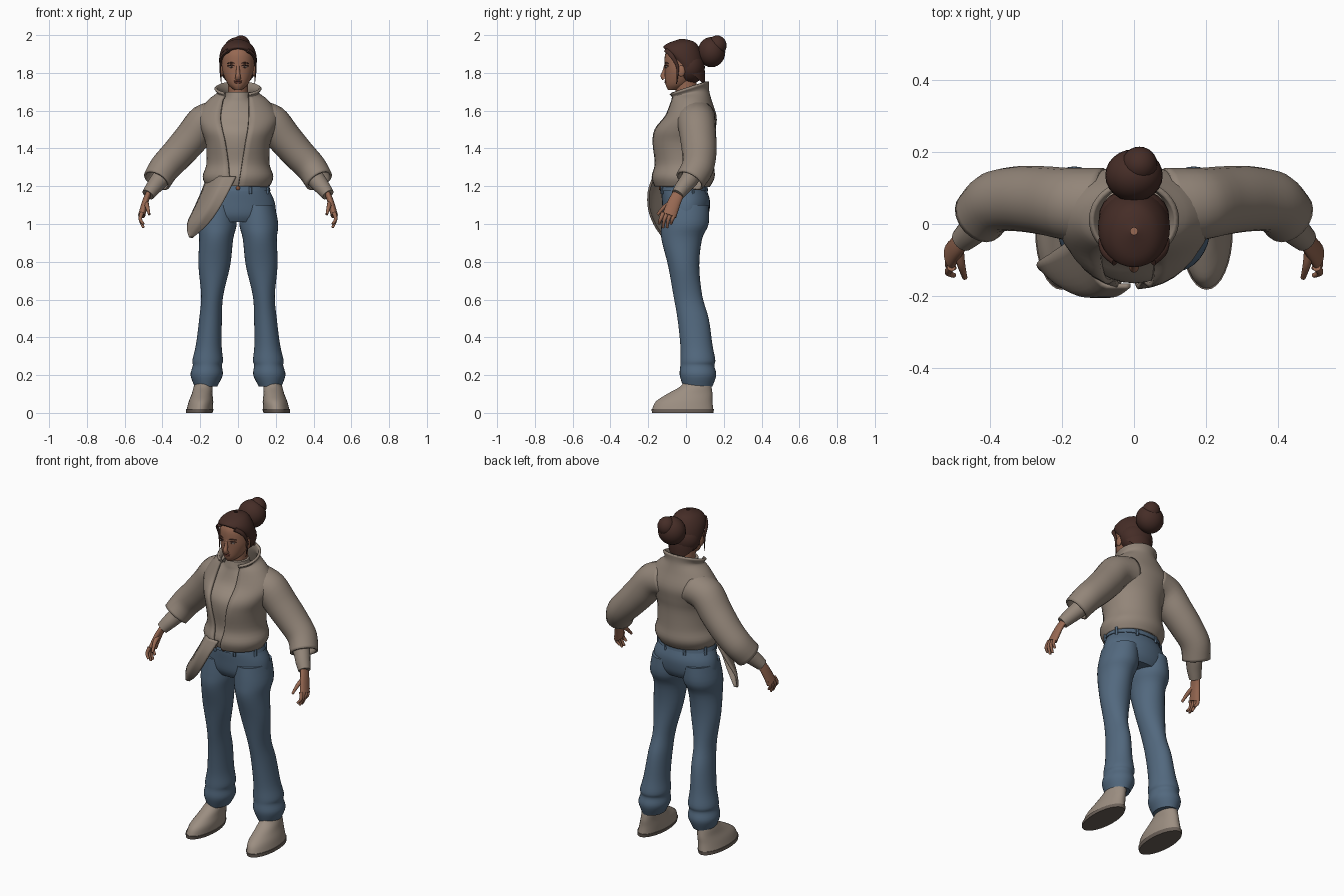
import bpy, bmesh
from math import sin, cos, pi, asin
from mathutils import Vector

default_cube = bpy.data.objects.get("Cube")
if default_cube:
    bpy.data.objects.remove(default_cube, do_unlink=True)


def material(name, red, green, blue):
    mat = bpy.data.materials.new(name)
    mat.use_nodes = True
    mat.diffuse_color = (red, green, blue, 1)
    shader = mat.node_tree.nodes["Principled BSDF"]
    shader.inputs["Base Color"].default_value = (red, green, blue, 1)
    return mat


SKIN = material("warm brown skin", .31, .14, .085)
HAIR = material("dark brown hair", .06, .026, .02)
JACKET = material("taupe jacket", .29, .235, .19)
SHIRT = material("light taupe shirt", .32, .26, .21)
JEANS = material("blue denim", .085, .14, .21)
SHOE = material("beige shoe", .33, .27, .22)
SOLE = material("dark taupe sole", .15, .12, .1)
BUTTON = material("copper button", .25, .09, .04)
LIPS = material("muted red lips", .22, .07, .05)
EYE = material("pale eye", .45, .38, .34)
parts = []


def finish(name, bm, mat, thickness=0):
    """Turn a bmesh into a coloured object, with cloth thickness if wanted."""
    mesh = bpy.data.meshes.new(name)
    bm.to_mesh(mesh)
    bm.free()
    mesh.materials.append(mat)
    ob = bpy.data.objects.new(name, mesh)
    bpy.context.collection.objects.link(ob)
    parts.append(ob)
    if thickness:
        solidify = ob.modifiers.new("cloth thickness", 'SOLIDIFY')
        solidify.thickness = thickness
        solidify.offset = 0


def smooth_path(points, steps=4):
    """Points along a smooth curve that passes through the given ones."""
    path = []
    last = len(points) - 1
    for i in range(last):
        a, b = points[max(i - 1, 0)], points[i]
        c, d = points[i + 1], points[min(i + 2, last)]
        for step in range(steps):
            t = step / steps
            bend = (c - a) * t + (a * 2 - b * 5 + c * 4 - d) * t ** 2 + (b * 3 - a - c * 3 + d) * t ** 3
            path.append(b + bend / 2)
    return path + [points[last]]


def surface(name, rings, mat, side=1, closed=True, caps=True, thickness=0):
    """Skin a list of rings with equal numbers of points."""
    columns = [smooth_path(column) for column in zip(*rings)]
    bm = bmesh.new()
    rows = [[bm.verts.new((p.x * side, p.y, p.z)) for p in row] for row in zip(*columns)]
    count = len(rows[0])
    for low, high in zip(rows, rows[1:]):
        for i in range(count if closed else count - 1):
            j = (i + 1) % count
            bm.faces.new((low[i], low[j], high[j], high[i]))
    if closed and caps:
        bm.faces.new(rows[0])
        bm.faces.new(rows[-1])
    if closed:
        bmesh.ops.recalc_face_normals(bm, faces=bm.faces)
    finish(name, bm, mat, thickness)


def none(z):
    return 0


def body(name, rows, mat, middle=none, tilt=none, gap=none, count=32, **options):
    """Loft level ovals. Each row is height, half width, front and back;
    middle, tilt and front gap follow rules of the height."""
    rings = []
    for z, width, front, back in rows:
        opening = asin(gap(z) / width)
        start, span = opening - pi / 2, 2 * (pi - opening)
        angles = [start + span * i / count for i in range(count)]
        rings.append([Vector((middle(z) + width * cos(a),
                              (front + back + (back - front) * sin(a)) / 2,
                              z + tilt(z) * sin(a))) for a in angles])
    surface(name, rings, mat, **options)


def tube(name, path, mat, start, end, flat=1, count=20, **options):
    """Tapering tube along a path; flat narrows it across."""
    points = [Vector(p) for p in path]
    last = len(points) - 1
    rings = []
    for i, point in enumerate(points):
        along = (points[min(i + 1, last)] - points[max(i - 1, 0)]).normalized()
        across = along.cross(Vector((0, 1, 0))).normalized()
        deep = across.cross(along)
        radius = start + (end - start) * i / last
        turns = [2 * pi * j / count for j in range(count)]
        rings.append([point + (deep * cos(a) + across * sin(a) * flat) * radius for a in turns])
    surface(name, rings, mat, **options)


def ball(name, centre, size, mat):
    bm = bmesh.new()
    bmesh.ops.create_uvsphere(bm, u_segments=24, v_segments=14, radius=1)
    bmesh.ops.scale(bm, vec=size, verts=bm.verts)
    bmesh.ops.translate(bm, vec=centre, verts=bm.verts)
    finish(name, bm, mat)


# Jacket with an open front and a collar that rises at the back
jacket = [(1.2, .16, -.16, .12), (1.25, .18, -.175, .145), (1.32, .16, -.16, .14),
          (1.43, .165, -.175, .14), (1.5, .19, -.165, .15), (1.57, .21, -.11, .155),
          (1.65, .155, -.08, .13), (1.69, .105, -.085, .115), (1.72, .12, -.095, .115)]
body("jacket_body", jacket, JACKET, closed=False, thickness=.014,
     tilt=lambda z: max(0, z - 1.65) / 2,
     gap=lambda z: .002 + .055 * min(1, 3 * (z - 1.2)))

# Shirt follows the jacket inside, then narrows to a high neck
shrink = .94
shirt = [(z, shrink * width, shrink * front, shrink * back) for z, width, front, back in jacket[:6]]
body("shirt", shirt + [(1.64, .1, -.08, .1), (1.67, .07, -.075, .07), (1.7, .065, -.07, .06)], SHIRT)

# Loose front corner of the jacket, hanging over the right hip
flap = []
for z, outer, inner in ((1.25, -.16, -.01), (1.17, -.19, -.05), (1.08, -.23, -.1),
                        (1, -.265, -.16), (.93, -.26, -.24)):
    front = 2 * (z - 1.13) ** 2 - .2
    back = .3 * (z - 1.25) - .03
    across = [i / 12 for i in range(13)]
    flap.append([Vector((outer + (inner - outer) * t,
                         back + (front - back) * sin(pi / 2 * min(1, 1.6 * t)), z)) for t in across])
surface("jacket_flap", flap, JACKET, closed=False, thickness=.012)

# Hips of the jeans, with waistband, belt loops and button
body("jeans_hips", [(1.22, .15, -.12, .1), (1.18, .165, -.13, .11), (1.12, .193, -.127, .127),
                    (1.05, .2, -.12, .12), (1.01, .18, -.1, .1)], JEANS)
body("jeans_waistband", [(1.175, .173, -.137, .117), (1.225, .158, -.13, .11)], JEANS)
for i in range(8):
    angle = pi / 8 + i * pi / 4
    x, y = .17 * sin(angle), -.01 - .126 * cos(angle)
    tube(f"belt_loop_{i + 1}", [(x, y, 1.16), (x, y, 1.21)], JEANS, .008, .008, count=8)
ball("jeans_button", (0, -.138, 1.19), (.011, .006, .011), BUTTON)

for label, side in (("left", 1), ("right", -1)):
    # Trouser leg, flared and gathered at the hem
    body(label + "_trouser_leg",
         [(1.1, .09, -.12, .12), (1, .103, -.13, .12), (.92, .09, -.13, .085),
          (.78, .084, -.095, .07), (.62, .058, -.066, .086), (.5, .06, -.045, .12),
          (.36, .068, -.03, .14), (.28, .081, -.03, .155), (.25, .077, -.03, .15),
          (.2, .085, -.033, .16), (.14, .06, -.015, .14)],
         JEANS, side=side, middle=lambda z: .18 - .07 * z)

    # Shoe on a flat sole
    lean = {"side": side, "middle": lambda z: .205 - .15 * z}
    body(label + "_shoe", [(.015, .07, -.18, .145), (.06, .065, -.16, .14), (.1, .055, -.1, .14),
                           (.14, .05, -.03, .135), (.18, .04, 0, .13)], SHOE, **lean)
    body(label + "_shoe_sole", [(0, .07, -.18, .145), (.02, .073, -.183, .148)], SOLE, **lean)

    # Wide open sleeve over a close inner sleeve
    tube(label + "_sleeve", [(.09, .05, 1.56), (.18, .055, 1.535), (.25, .065, 1.45),
                             (.325, .07, 1.365), (.39, .06, 1.295), (.43, .02, 1.23)],
         JACKET, .1, .074, flat=.95, caps=False, side=side, thickness=.012)
    tube(label + "_inner_sleeve", [(.33, .06, 1.33), (.41, .02, 1.24), (.45, -.02, 1.19),
                                   (.477, -.045, 1.155)], JACKET, .055, .034, side=side)

    # Hand with four fingers and a thumb
    tube(label + "_palm", [(.47, -.035, 1.17), (.49, -.06, 1.12), (.51, -.088, 1.045)],
         SKIN, .03, .038, flat=.5, side=side)
    for i in range(4):
        y = .021 * i - .12
        tip = .98 if i in (1, 2) else 1
        tube(f"{label}_finger_{i + 1}", [(.508, y, 1.06), (.517, y - .015, 1.025), (.5, y - .023, tip)],
             SKIN, .012, .007, count=10, side=side)
    tube(label + "_thumb", [(.488, -.07, 1.115), (.48, -.115, 1.09), (.47, -.15, 1.05)],
         SKIN, .015, .007, count=10, side=side)

    # Eye, brow, lash, ear and the lock of hair beside the face
    ball(label + "_eye", (.034 * side, -.104, 1.832), (.014, .006, .006), EYE)
    ball(label + "_iris", (.034 * side, -.107, 1.832), (.006, .005, .006), HAIR)
    for detail, z in (("eyebrow", 1.85), ("upper_lash", 1.837)):
        tube(f"{label}_{detail}", [(.016, -.11, z), (.036, -.106, z + .004), (.056, -.094, z)],
             HAIR, .003, .003, count=8, side=side)
    ball(label + "_ear", (.086 * side, -.025, 1.81), (.01, .02, .03), SKIN)
    tube(label + "_side_lock", [(.05, -.1, 1.92), (.084, -.075, 1.89), (.094, -.045, 1.83),
                                (.088, -.05, 1.74)], HAIR, .018, .002, flat=.7, count=10, side=side)

# Neck, head, nose and lips
body("neck", [(1.64, .05, -.05, .06), (1.78, .055, -.06, .055)], SKIN)
body("head", [(1.71, .02, -.095, -.04), (1.74, .053, -.108, .02), (1.8, .08, -.112, .06),
              (1.85, .085, -.114, .07), (1.9, .083, -.11, .07), (1.94, .06, -.09, .05)], SKIN)
tube("nose", [(0, -.106, 1.85), (0, -.114, 1.81), (0, -.122, 1.785), (0, -.112, 1.77)], SKIN, .007, .016)
ball("upper_lip", (0, -.107, 1.757), (.022, .007, .005), LIPS)
ball("lower_lip", (0, -.106, 1.749), (.018, .007, .006), LIPS)

# Hair swept back from a slanting hairline into a bun
body("hair_cap", [(1.83, .095, -.11, .1), (1.87, .1, -.12, .1), (1.92, .09, -.115, .085),
                  (1.96, .06, -.09, .05), (1.98, .01, -.03, -.01)], HAIR, caps=False,
     tilt=lambda z: -.8 * max(0, 1.95 - z))
ball("hair_back", (0, .02, 1.83), (.098, .08, .09), HAIR)
ball("hair_bun", (0, .135, 1.91), (.08, .073, .08), HAIR)
ball("hair_bun_twist", (.015, .165, 1.945), (.05, .05, .053), HAIR)

# Smooth shading that keeps sharp edges
for ob in bpy.context.selected_objects:
    ob.select_set(False)
for ob in parts:
    ob.select_set(True)
bpy.context.view_layer.objects.active = parts[0]
bpy.ops.object.shade_smooth_by_angle(angle=pi / 4)
